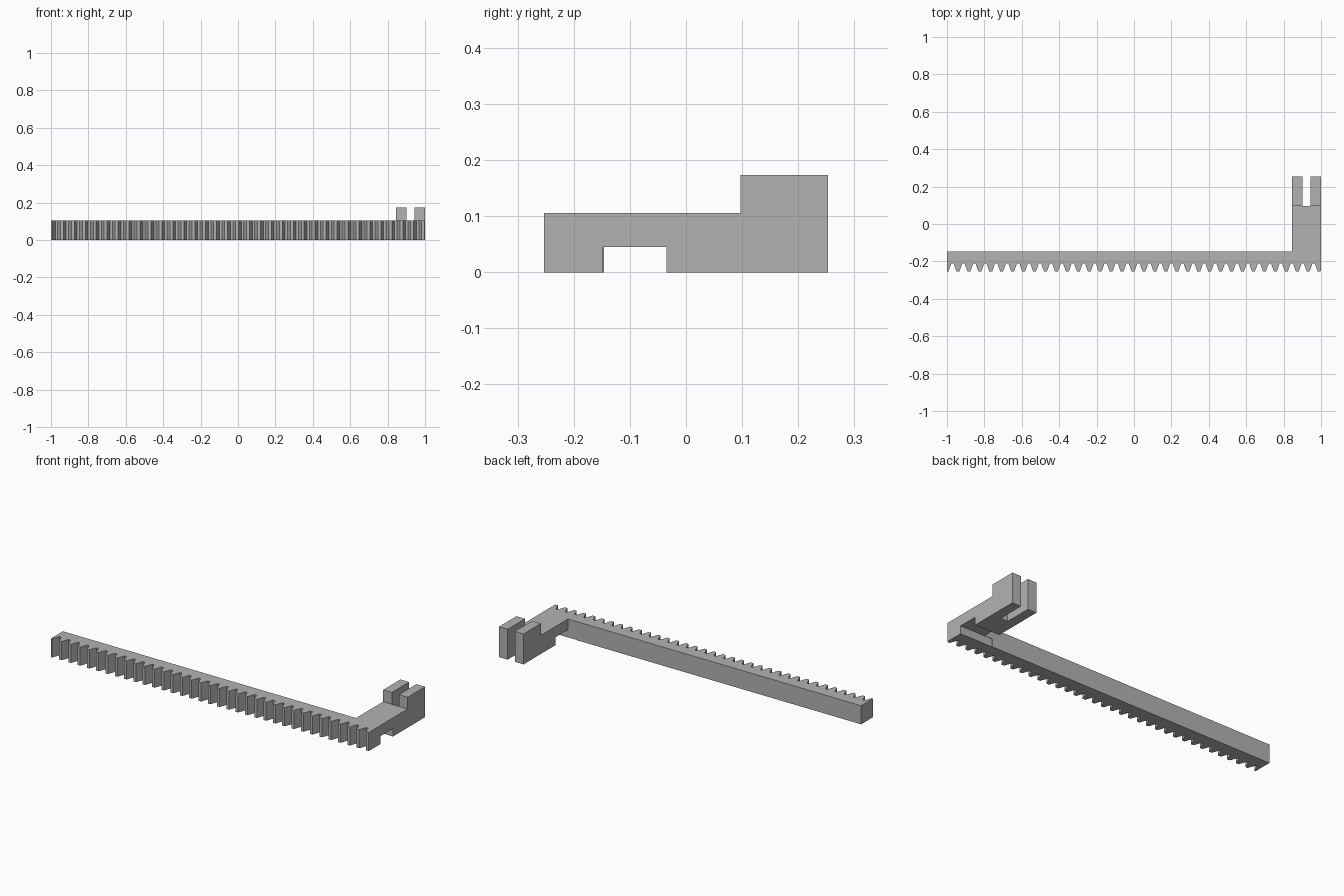
import bpy, bmesh

if "Cube" in bpy.data.objects:
    bpy.data.objects.remove(bpy.data.objects["Cube"])

grey = bpy.data.materials.new("plain_grey")
grey.diffuse_color = (0.45, 0.45, 0.45, 1)
grey.use_nodes = True
grey.node_tree.nodes["Principled BSDF"].inputs["Base Color"].default_value = grey.diffuse_color


def extrude_plan(name, points, z0, z1):
    """Extrude a counter-clockwise plan outline from z0 to z1."""
    bm = bmesh.new()
    face = bm.faces.new([bm.verts.new((x, y, z0)) for x, y in points])
    top = bmesh.ops.extrude_face_region(bm, geom=[face])["geom"]
    verts = [g for g in top if isinstance(g, bmesh.types.BMVert)]
    bmesh.ops.translate(bm, verts=verts, vec=(0, 0, z1 - z0))
    bmesh.ops.recalc_face_normals(bm, faces=bm.faces)
    mesh = bpy.data.meshes.new(name)
    bm.to_mesh(mesh)
    bm.free()
    mesh.materials.append(grey)
    obj = bpy.data.objects.new(name, mesh)
    bpy.context.collection.objects.link(obj)
    return obj


def box(name, x0, x1, y0, y1, z0, z1):
    return extrude_plan(name, [(x0, y0), (x1, y0), (x1, y1), (x0, y1)], z0, z1)


TIP, ROOT, BACK = -0.253, -0.211, -0.146
ARM_X, ARM_END = 0.845, 0.097
HEIGHT = 0.106
COUNT = 34
FIRST, LAST = -1.0, 0.99
PITCH = (LAST - FIRST) / COUNT
TIP_HALF, ROOT_HALF = 0.008, 0.023

# Toothed front edge, with partial teeth at both ends
outline = [(-1, TIP)]
for i in range(COUNT):
    c = FIRST + i * PITCH
    n = c + PITCH
    outline += [(c + TIP_HALF, TIP), (c + ROOT_HALF, ROOT),
                (n - ROOT_HALF, ROOT), (n - TIP_HALF, TIP)]
rise = (1 - LAST - TIP_HALF) / (ROOT_HALF - TIP_HALF) * (ROOT - TIP)
outline += [(LAST + TIP_HALF, TIP), (1, TIP + rise)]

# Back edge and side arm
outline += [(1, ARM_END), (ARM_X, ARM_END), (ARM_X, BACK), (-1, BACK)]
rack = extrude_plan("toothed_rack_and_arm", outline, 0, HEIGHT)

# Groove across the underside of the arm
cutter = box("groove_cutter", ARM_X - 0.05, 1.05, BACK - 0.002, -0.035, -0.05, 0.045)
cutter.hide_render = True
mod = rack.modifiers.new("groove", "BOOLEAN")
mod.operation = "DIFFERENCE"
mod.solver = "EXACT"
mod.object = cutter
bpy.context.view_layer.objects.active = rack
bpy.ops.object.modifier_apply(modifier=mod.name)
bpy.data.objects.remove(cutter)

# Two raised fork prongs at the end of the arm
for name, x0, x1 in (("left_prong", ARM_X, 0.9), ("right_prong", 0.945, 1.0)):
    box(name, x0, x1, ARM_END, 0.253, 0, 0.173)
